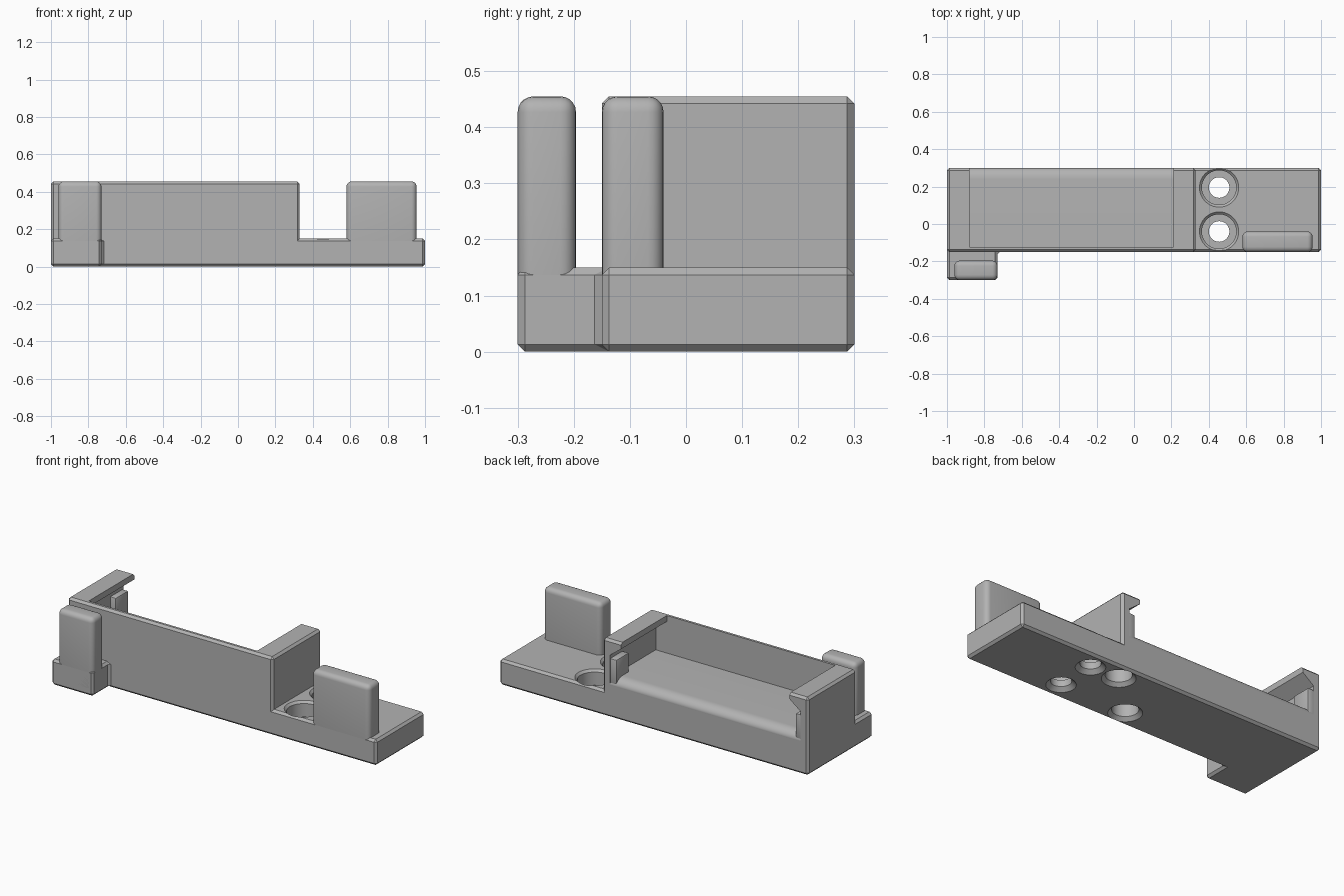
import bpy, bmesh, math
from mathutils import Vector

cube = bpy.data.objects.get("Cube")
if cube:
    bpy.data.objects.remove(cube, do_unlink=True)

grey = bpy.data.materials.new("plain_grey")
grey.use_nodes = True
COLOUR = (0.45, 0.45, 0.45, 1)
grey.diffuse_color = COLOUR
grey.node_tree.nodes["Principled BSDF"].inputs["Base Color"].default_value = COLOUR


def finish(name, bm):
    bmesh.ops.recalc_face_normals(bm, faces=bm.faces)
    mesh = bpy.data.meshes.new(name)
    bm.to_mesh(mesh)
    bm.free()
    mesh.materials.append(grey)
    ob = bpy.data.objects.new(name, mesh)
    bpy.context.collection.objects.link(ob)
    return ob


def prism(name, outline, axis, start, end, bevel=0, segments=1):
    """Extrude a 2D outline along an axis, then bevel its edges."""
    place = {"x": lambda a, b, d: (d, a, b),
             "y": lambda a, b, d: (a, d, b),
             "z": lambda a, b, d: (a, b, d)}[axis]
    bm = bmesh.new()
    face = bm.faces.new([bm.verts.new(place(a, b, start)) for a, b in outline])
    grown = bmesh.ops.extrude_face_region(bm, geom=[face])["geom"]
    verts = [v for v in grown if isinstance(v, bmesh.types.BMVert)]
    bmesh.ops.translate(bm, verts=verts, vec=Vector(place(0, 0, end - start)))
    bmesh.ops.recalc_face_normals(bm, faces=bm.faces)
    if bevel:
        bmesh.ops.bevel(bm, geom=bm.edges[:], offset=bevel, segments=segments,
                        profile=0.5, affect="EDGES", clamp_overlap=True)
    return finish(name, bm)


def box(name, x, y, z, bevel=0, segments=1):
    return prism(name, [(x[0], y[0]), (x[1], y[0]), (x[1], y[1]), (x[0], y[1])],
                 "z", z[0], z[1], bevel, segments)


def lathe(name, x, y, profile, sides=40):
    """Closed round cutter made from stacked rings of (radius, height)."""
    bm = bmesh.new()
    rings = []
    for r, z in profile:
        rings.append([bm.verts.new((x + r * math.cos(math.tau * i / sides),
                                    y + r * math.sin(math.tau * i / sides), z))
                      for i in range(sides)])
    for low, high in zip(rings, rings[1:]):
        for i in range(sides):
            j = (i + 1) % sides
            bm.faces.new((low[i], low[j], high[j], high[i]))
    bm.faces.new(rings[0][::-1])
    bm.faces.new(rings[-1])
    return finish(name, bm)


def cut(ob, cutters):
    bpy.context.view_layer.objects.active = ob
    for c in cutters:
        c.hide_render = True
        mod = ob.modifiers.new("cut", "BOOLEAN")
        mod.operation = "DIFFERENCE"
        mod.solver = "EXACT"
        mod.object = c
        bpy.ops.object.modifier_apply(modifier=mod.name)


# Main dimensions
BACK, FRONT, TAB_FRONT = 0.30, -0.15, -0.30
PLATE_TOP, TOP, CHAMFER = 0.15, 0.455, 0.013
TRAY_L, TRAY_R = -1.0, 0.33
WALL, LIP = 0.048, 0.12
FLOOR, LEDGE = 0.235, 0.19

# L-shaped base plate with the front tab
base = prism("base_plate",
             [(-1, TAB_FRONT), (-0.73, TAB_FRONT), (-0.73, FRONT),
              (1, FRONT), (1, BACK), (-1, BACK)], "z", 0, PLATE_TOP, CHAMFER)

# Tray open at the top and back, with overhanging side lips
tray = box("tray", (TRAY_L, TRAY_R), (FRONT, BACK), (0, TOP), CHAMFER)
inner_l, inner_r = TRAY_L + WALL, TRAY_R - WALL
lip_l, lip_r = TRAY_L + LIP, TRAY_R - LIP
cavity = prism("cavity_cutter",
               [(inner_l, LEDGE), (inner_r, LEDGE),
                (inner_r, TOP - 0.09), (lip_r, TOP - 0.035), (lip_r, TOP + 0.1),
                (lip_l, TOP + 0.1), (lip_l, TOP - 0.035), (inner_l, TOP - 0.09)],
               "y", FRONT + 0.027, BACK + 0.1)

# Holes: two counterbored screw holes, two blind peg holes underneath
screws = [lathe("screw_cutter", 0.455, y,
                [(0.1, -0.02), (0.055, 0.022), (0.055, 0.06), (0.092, 0.06),
                 (0.092, 0.137), (0.122, 0.167)]) for y in (0.195, -0.04)]
pegs = [lathe("peg_cutter", x, y, [(0.11, -0.02), (0.07, 0.02), (0.07, 0.14)])
        for x, y in ((0.27, 0.20), (0.017, -0.05))]
cut(base, screws + pegs)
cut(tray, [cavity] + pegs)
for c in screws + pegs + [cavity]:
    bpy.data.objects.remove(c, do_unlink=True)

# Raised tray floor, rounded down toward the open back
depth, drop = 0.06, FLOOR - LEDGE
curve = [(BACK - depth + depth * math.sin(t), LEDGE + drop * math.cos(t))
         for t in (math.pi / 2 * i / 8 for i in range(9))]
floor = prism("tray_floor",
              [(FRONT + 0.02, LEDGE - 0.02), (BACK - 0.005, LEDGE - 0.02)]
              + curve[::-1] + [(FRONT + 0.02, FLOOR)],
              "x", inner_l - 0.01, inner_r + 0.01)

# Retaining blocks on the inner side walls
parts = [base, tray, floor]
for name, xs in (("left_block", (inner_r - 0.04, inner_r + 0.02)),
                 ("right_block", (inner_l - 0.02, inner_l + 0.035))):
    parts.append(box(name, xs, (0.18, BACK - 0.003), (LEDGE - 0.01, 0.345), 0.008, 2))

# Rounded upright posts
parts.append(box("tab_post", (-0.96, -0.73), (TAB_FRONT, -0.196), (0.016, TOP), 0.028, 5))
parts.append(box("end_post", (0.58, 0.955), (FRONT, -0.04), (0.016, TOP), 0.028, 5))

# Smooth the rounded areas while keeping the chamfers crisp
bpy.ops.object.select_all(action="DESELECT")
for ob in parts:
    ob.select_set(True)
bpy.context.view_layer.objects.active = base
bpy.ops.object.shade_smooth_by_angle(angle=math.radians(30))
